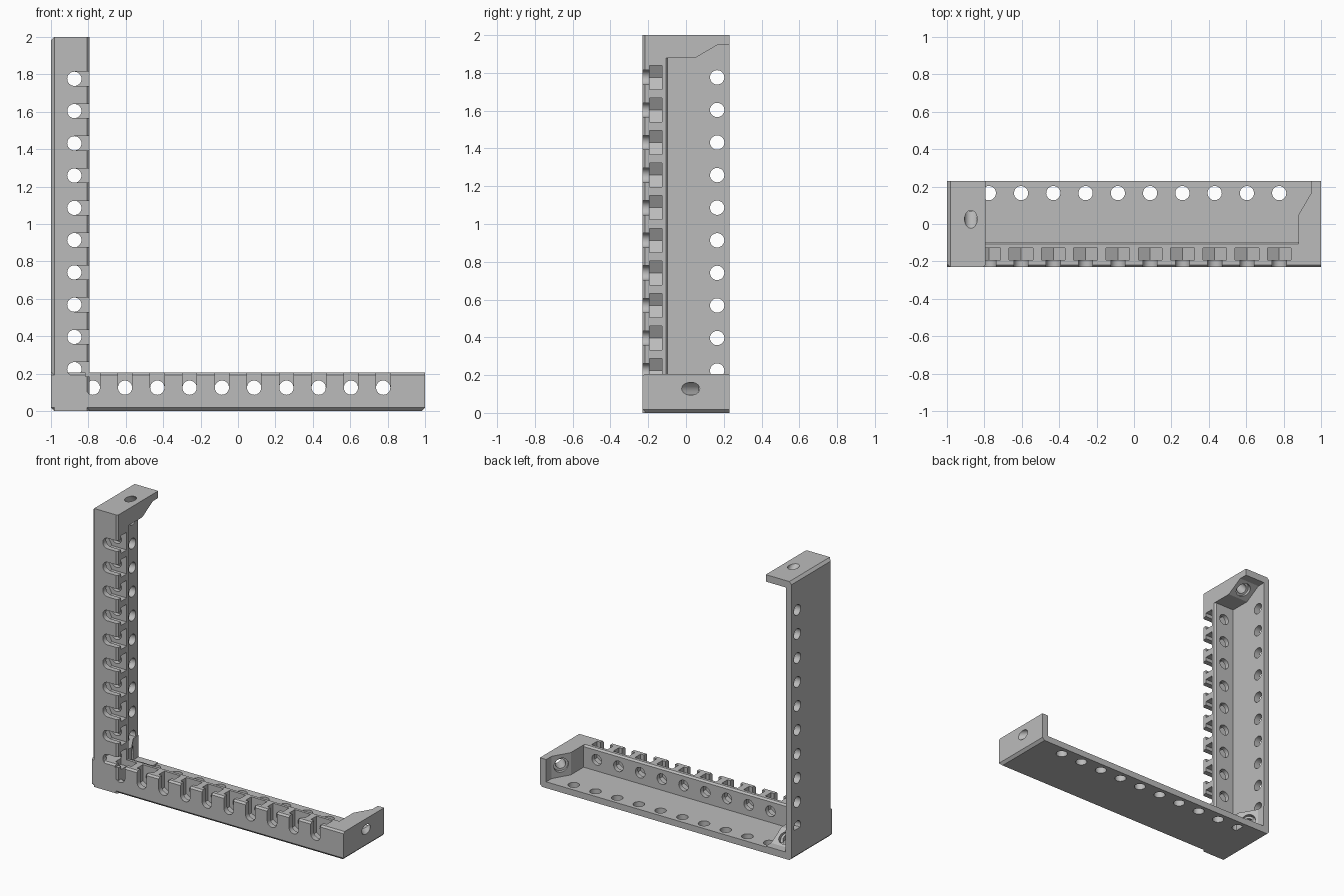
import bpy, bmesh, math
from mathutils import Matrix, Vector

cube = bpy.data.objects.get("Cube")
if cube:
    bpy.data.objects.remove(cube, do_unlink=True)

# Main sizes of one arm, lying along x with its floor on z = 0
HALF_Y, HEIGHT, FLOOR = 0.23, 0.205, 0.045
WALL_IN = -0.095                 # inner face of the front wall
HOLE_R, HOLE_Z, HOLE_Y = 0.038, 0.125, 0.165
PITCH, COUNT = 0.1725, 10
CENTRES = [(i - (COUNT - 1) / 2) * PITCH for i in range(COUNT)]
X, Y, Z = Vector((1, 0, 0)), Vector((0, 1, 0)), Vector((0, 0, 1))

grey = bpy.data.materials.new("matte grey")
grey.use_nodes = True
colour = (0.5, 0.5, 0.5, 1)
grey.diffuse_color = colour
grey.node_tree.nodes["Principled BSDF"].inputs["Base Color"].default_value = colour


def prism(bm, points, u, v, w, lo, hi, origin=Vector()):
    """Extrude a closed outline in the u, v plane from lo to hi along w."""
    rings = [[bm.verts.new(origin + u * a + v * b + w * d) for a, b in points]
             for d in (lo, hi)]
    faces = [bm.faces.new(r) for r in rings]
    n = len(points)
    for i in range(n):
        j = (i + 1) % n
        faces.append(bm.faces.new((rings[0][i], rings[0][j], rings[1][j], rings[1][i])))
    bmesh.ops.recalc_face_normals(bm, faces=faces)


def arc(radius, start, end, steps):
    return [(radius * math.cos(start + (end - start) * i / steps),
             radius * math.sin(start + (end - start) * i / steps))
            for i in range(steps + 1)]


def circle(radius):
    return arc(radius, 0, math.tau, 32)[:-1]


def make_object(name, bm):
    mesh = bpy.data.meshes.new(name)
    bm.to_mesh(mesh)
    bm.free()
    obj = bpy.data.objects.new(name, mesh)
    bpy.context.scene.collection.objects.link(obj)
    return obj


def cut(obj, build):
    """Subtract the shapes that build() adds to a fresh bmesh."""
    bm = bmesh.new()
    build(bm)
    cutter = make_object("cutter", bm)
    cutter.hide_render = True
    mod = obj.modifiers.new("cut", "BOOLEAN")
    mod.operation, mod.solver, mod.object = "DIFFERENCE", "EXACT", cutter
    graph = bpy.context.evaluated_depsgraph_get()
    mesh = bpy.data.meshes.new_from_object(obj.evaluated_get(graph))
    obj.modifiers.clear()
    obj.data = mesh
    bpy.data.objects.remove(cutter, do_unlink=True)


# Solid bar with chamfered front and lower end edges
def solid_bar():
    bm = bmesh.new()
    c, t = 0.018, 0.012
    outline = [(HALF_Y, 0), (HALF_Y, HEIGHT), (t - HALF_Y, HEIGHT),
               (-HALF_Y, HEIGHT - t), (-HALF_Y, c), (c - HALF_Y, 0)]
    prism(bm, outline, Y, Z, X, -1, 1)
    ends = [e for e in bm.edges if all(abs(abs(v.co.x) - 1) < 1e-4 and v.co.z < 1e-4
                                       for v in e.verts)
            and e.verts[0].co.x * e.verts[1].co.x > 0]
    bmesh.ops.bevel(bm, geom=ends, offset=c, segments=1, affect="EDGES")
    return bm


# Open tray with thick, slanted end caps
def tray(bm):
    half = [(0.88, WALL_IN), (0.88, 0.05), (0.95, 0.17), (0.95, 0.3)]
    prism(bm, half + [(-x, y) for x, y in reversed(half)], X, Y, Z, FLOOR, 0.3)


def wall_chamfer(bm):
    t = 0.012
    prism(bm, [(WALL_IN - t, HEIGHT), (WALL_IN, HEIGHT - t), (WALL_IN + t, HEIGHT - t),
               (WALL_IN + t, HEIGHT + t), (WALL_IN - t, HEIGHT + t)],
          Y, Z, X, -0.88, 0.88)


# Round-bottomed slots open at the front and top
def slots(bm):
    outline = arc(HOLE_R, math.pi, math.tau, 16) + [(HOLE_R, 0.2), (-HOLE_R, 0.2)]
    for x in CENTRES:
        prism(bm, outline, X, Z, Y, -0.3, -0.15, Vector((x, 0, HOLE_Z)))


# Nut pockets with a V-shaped bottom
def nut_pockets(bm):
    w = 0.0635
    rise = w / math.sqrt(3)
    outline = [(0, -2 * rise), (w, -rise), (w, 0.2), (-w, 0.2), (-w, -rise)]
    for x in CENTRES:
        prism(bm, outline, X, Z, Y, -0.192, -0.127, Vector((x, 0, HOLE_Z)))


def wall_holes(bm):
    for x in CENTRES:
        prism(bm, circle(HOLE_R), X, Z, Y, -0.16, -0.05, Vector((x, 0, HOLE_Z)))


def floor_holes(bm):
    for x in CENTRES:
        prism(bm, circle(HOLE_R), X, Y, Z, -0.1, 0.1, Vector((x, HOLE_Y, 0)))


# Oblique screw holes through the end caps
def end_bores(radius, lo, hi):
    def build(bm):
        for side in (-1, 1):
            axis = Vector((side, -1, 0)).normalized()
            across = Vector((side, 1, 0)).normalized()
            prism(bm, circle(radius), across, Z, axis, lo, hi,
                  Vector((side * 0.915, 0.11, 0.128)))
    return build


arm = make_object("horizontal_arm", solid_bar())
for step in (tray, wall_chamfer, slots, nut_pockets, wall_holes, floor_holes,
             end_bores(0.034, -0.06, 0.3), end_bores(0.05, -0.06, 0.025)):
    cut(arm, step)
arm.data.materials.clear()
arm.data.materials.append(grey)

# Upright arm: the same part mirrored across the corner diagonal
upright = bpy.data.objects.new("vertical_arm", arm.data.copy())
bpy.context.scene.collection.objects.link(upright)
upright.data.transform(Matrix(((0, 0, 1, -1), (0, 1, 0, 0), (1, 0, 0, 1), (0, 0, 0, 1))))
upright.data.flip_normals()

# Smooth bores, sharp edges
bpy.ops.object.select_all(action="DESELECT")
for obj in (arm, upright):
    obj.select_set(True)
bpy.context.view_layer.objects.active = arm
bpy.ops.object.shade_smooth_by_angle(angle=math.radians(25))
